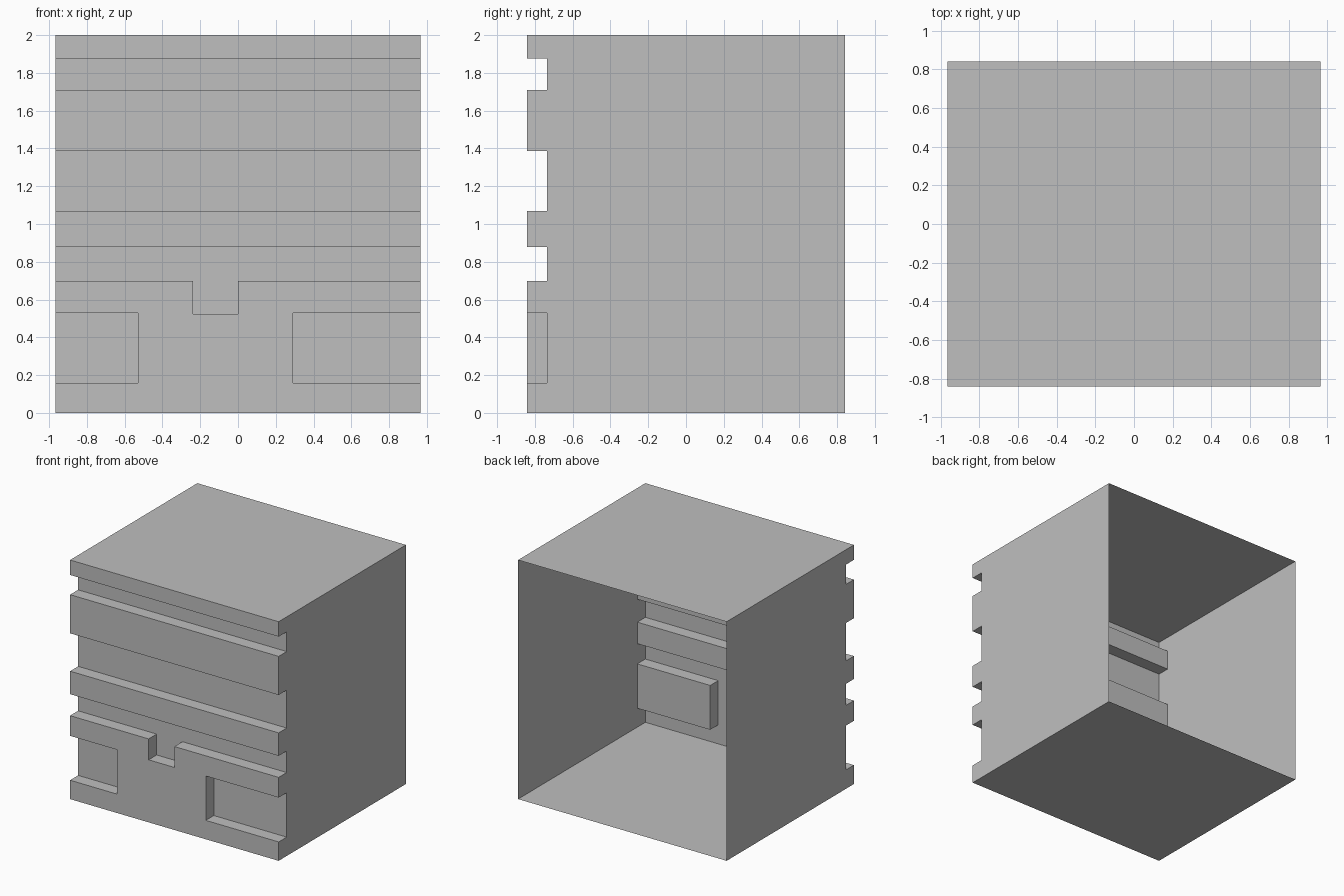
import bpy
import bmesh
from mathutils import Matrix, Vector

cube = bpy.data.objects.get("Cube")
if cube:
    bpy.data.objects.remove(cube, do_unlink=True)

HALF_W, HALF_D, HEIGHT = 0.965, 0.841, 2.0
RECESS_Y = -0.735
OVER = 0.1  # cutters overshoot the body by this much

grey = bpy.data.materials.new("light grey")
grey.use_nodes = True
GREY = (0.52, 0.52, 0.52, 1)
grey.diffuse_color = GREY
grey.node_tree.nodes["Principled BSDF"].inputs["Base Color"].default_value = GREY


def add_box(bm, low, high):
    low, high = Vector(low), Vector(high)
    matrix = Matrix.Translation((low + high) / 2) @ Matrix.Diagonal((*(high - low), 1))
    bmesh.ops.create_cube(bm, size=1, matrix=matrix)


def box_object(name, low, high):
    bm = bmesh.new()
    add_box(bm, low, high)
    mesh = bpy.data.meshes.new(name)
    bm.to_mesh(mesh)
    bm.free()
    mesh.materials.append(grey)
    obj = bpy.data.objects.new(name, mesh)
    bpy.context.collection.objects.link(obj)
    return obj


# Cabinet body
body = box_object("cabinet_shell", (-HALF_W, -HALF_D, 0), (HALF_W, HALF_D, HEIGHT))

# Recesses in the front: x range, z range
SIDE = HALF_W + OVER
recesses = {
    "top_groove": (-SIDE, SIDE, 1.71, 1.875),
    "wide_groove": (-SIDE, SIDE, 1.07, 1.387),
    "lower_groove": (-SIDE, SIDE, 0.698, 0.878),
    "handle_notch": (-0.238, 0.0, 0.523, 0.8),
    "right_pocket": (-SIDE, -0.53, 0.158, 0.529),
    "left_pocket": (0.291, SIDE, 0.158, 0.529),
}
cutters = []
for name, (x0, x1, z0, z1) in recesses.items():
    cutter = box_object(name + "_cutter", (x0, -HALF_D - OVER, z0), (x1, RECESS_Y, z1))
    cutter.hide_render = True
    cutters.append(cutter)
    cut = body.modifiers.new(name, 'BOOLEAN')
    cut.operation = 'DIFFERENCE'
    cut.solver = 'EXACT'
    cut.object = cutter

# Apply the cuts, then open the back of the shell
bpy.context.view_layer.update()
evaluated = body.evaluated_get(bpy.context.evaluated_depsgraph_get())
bm = bmesh.new()
bm.from_mesh(evaluated.to_mesh())
evaluated.to_mesh_clear()
back = [f for f in bm.faces if f.normal.y > 0.9 and f.calc_center_median().y > HALF_D - 0.01]
bmesh.ops.delete(bm, geom=back, context='FACES')
body.modifiers.clear()
bm.to_mesh(body.data)
bm.free()

for cutter in cutters:
    bpy.data.objects.remove(cutter, do_unlink=True)
